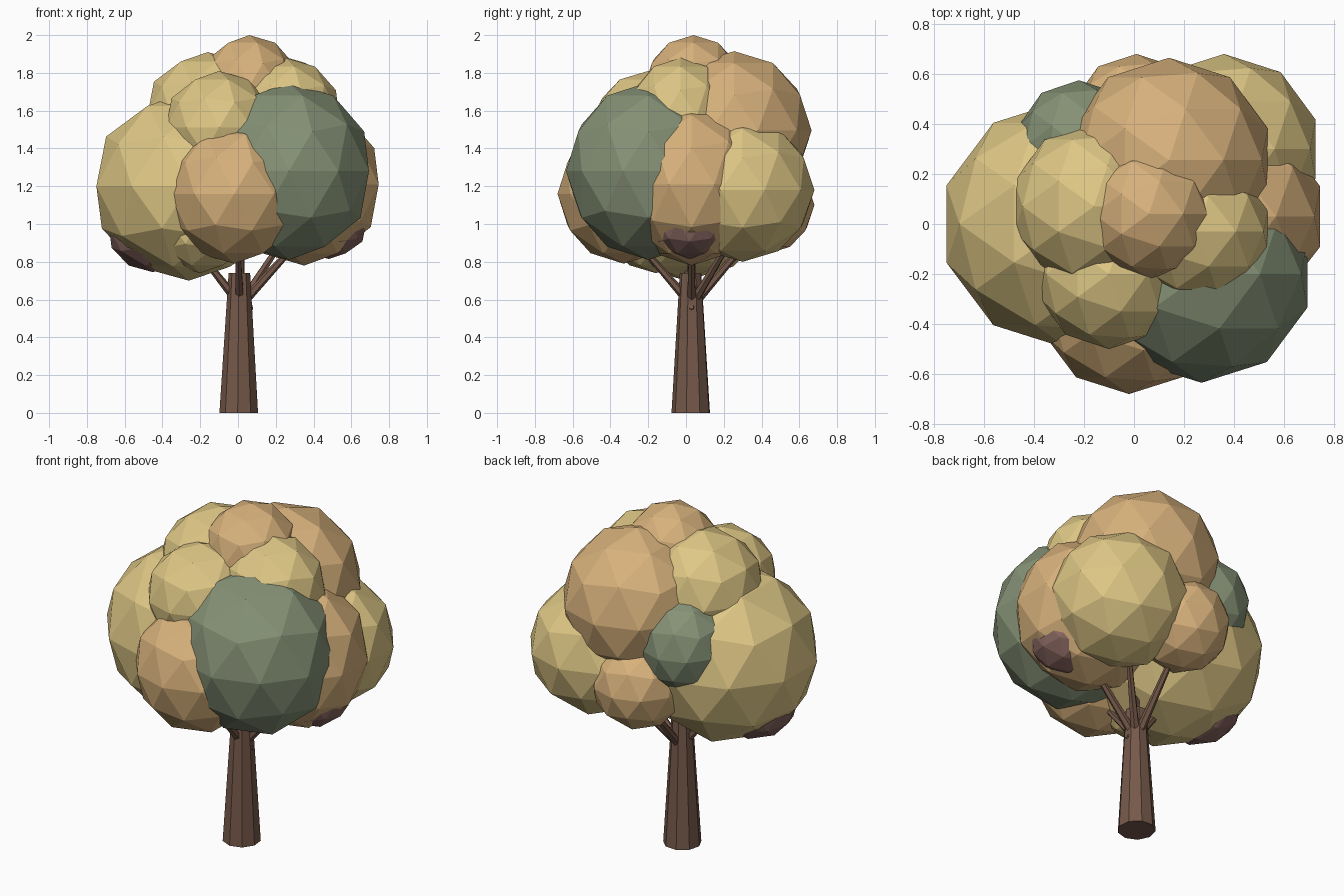
import bpy, math
from mathutils import Vector

if "Cube" in bpy.data.objects:
    bpy.data.objects.remove(bpy.data.objects["Cube"])


def material(name, rgb):
    m = bpy.data.materials.new(name)
    m.diffuse_color = (*rgb, 1)
    m.use_nodes = True
    m.node_tree.nodes["Principled BSDF"].inputs["Base Color"].default_value = m.diffuse_color
    return m


YELLOW = material("yellow_leaf", (0.73, 0.57, 0.235))
ORANGE = material("orange_leaf", (0.68, 0.44, 0.20))
GREEN = material("green_leaf", (0.235, 0.285, 0.18))
MAUVE = material("mauve_leaf", (0.23, 0.125, 0.11))
BARK = material("bark", (0.18, 0.1, 0.068))


def leaf_clump(name, center, radii, mat):
    bpy.ops.mesh.primitive_ico_sphere_add(subdivisions=2, radius=1, location=center)
    ob = bpy.context.object
    ob.name = name
    ob.scale = radii
    ob.data.materials.append(mat)


def limb(name, start, end, r1, r2, sides=6):
    a, b = Vector(start), Vector(end)
    bpy.ops.mesh.primitive_cone_add(vertices=sides, radius1=r1, radius2=r2,
                                    depth=(b - a).length, location=(a + b) / 2)
    ob = bpy.context.object
    ob.name = name
    ob.rotation_euler = (b - a).to_track_quat('Z', 'Y').to_euler()
    ob.data.materials.append(BARK)


# Trunk and branches
limb("trunk", (0.005, 0.027, 0), (0.008, 0.025, 0.74), 0.104, 0.058, 9)
for i, tip in enumerate([(0.34, 0.03, 0.93), (-0.2, 0.0, 0.84), (0.02, 0.36, 0.95),
                         (0.0, -0.22, 0.86), (0.24, 0.24, 0.92), (0.02, 0.03, 1.1)]):
    d = Vector((tip[0], tip[1], 0)) * 0.12
    limb(f"branch_{i + 1}", (0.008 + d.x, 0.025 + d.y, 0.61), tip, 0.025, 0.015)
limb("twig_stub", (0.03, 0.03, 0.55), (0.078, 0.03, 0.56), 0.025, 0.012)

# Leaf clumps: name, centre, radii, colour
clumps = [
    ("left_main", (-0.26, 0, 1.2), (0.515, 0.5, 0.5), YELLOW),
    ("front_right", (0.27, -0.2, 1.28), (0.445, 0.435, 0.47), GREEN),
    ("back_right", (0.36, 0.3, 1.18), (0.385, 0.38, 0.38), YELLOW),
    ("right", (0.35, 0.03, 1.21), (0.415, 0.39, 0.43), ORANGE),
    ("front", (-0.02, -0.33, 1.16), (0.36, 0.35, 0.37), ORANGE),
    ("upper_front", (-0.1, -0.2, 1.51), (0.295, 0.3, 0.3), YELLOW),
    ("upper_left", (-0.16, 0.07, 1.58), (0.335, 0.33, 0.33), YELLOW),
    ("upper_right", (0.25, -0.03, 1.57), (0.3, 0.28, 0.31), YELLOW),
    ("upper_back", (0.14, 0.255, 1.495), (0.415, 0.41, 0.42), ORANGE),
    ("crown_top", (0.06, 0.04, 1.73), (0.26, 0.26, 0.27), ORANGE),
    ("back_left", (-0.22, 0.31, 1.35), (0.255, 0.265, 0.28), GREEN),
    ("back_low", (0.01, 0.42, 1.1), (0.26, 0.26, 0.26), ORANGE),
    ("low_front_left", (-0.2, -0.16, 1.02), (0.28, 0.28, 0.28), YELLOW),
    ("low_right", (0.48, 0.02, 1.01), (0.21, 0.21, 0.195), MAUVE),
    ("low_left", (-0.45, 0.0, 0.98), (0.245, 0.24, 0.235), MAUVE),
]
for name, c, r, mat in clumps:
    leaf_clump("leaves_" + name, c, r, mat)
